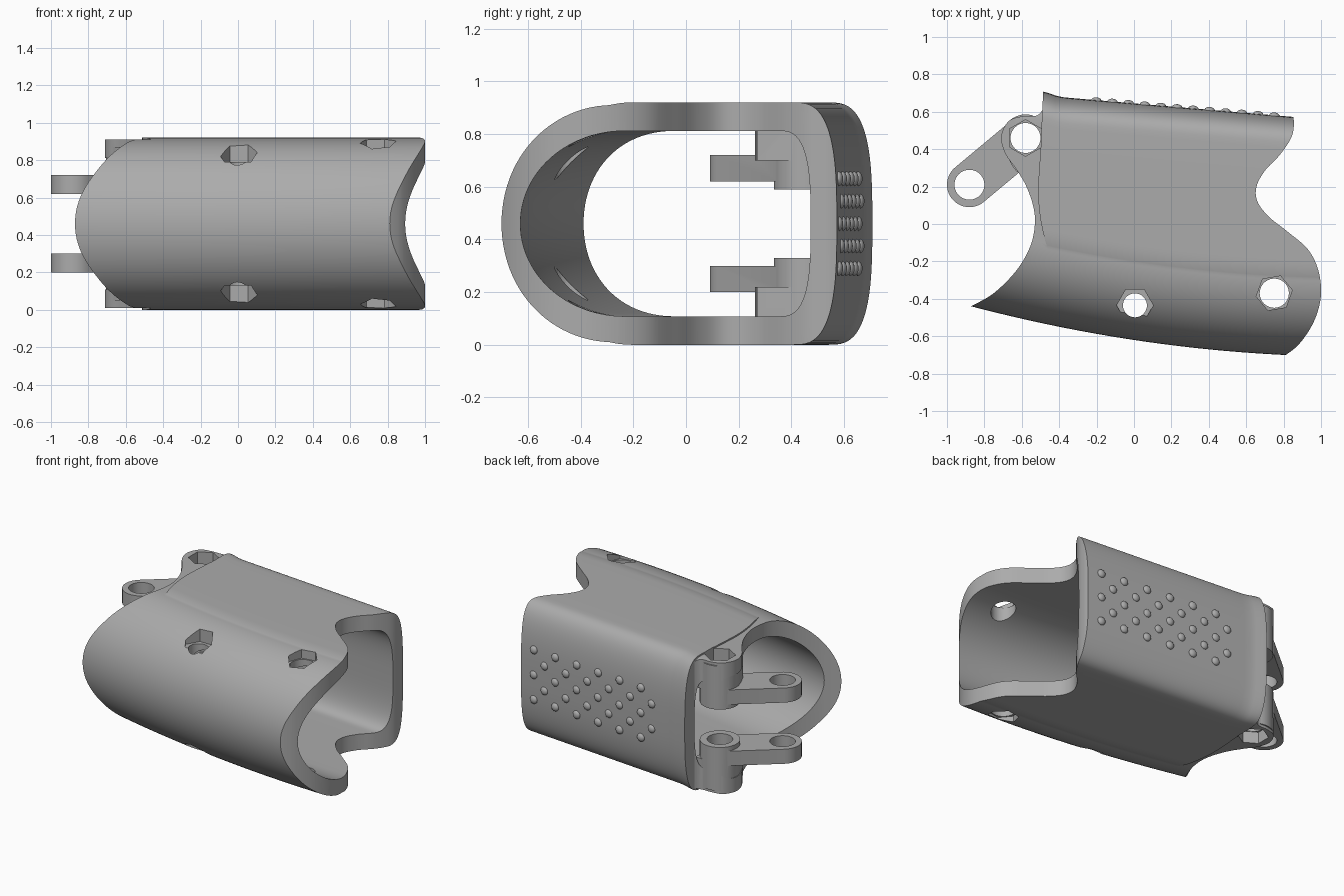
import bpy, bmesh, math
from mathutils import Vector, Matrix

if "Cube" in bpy.data.objects:
    bpy.data.objects.remove(bpy.data.objects["Cube"])

MID = 0.46  # the part mirrors about this height
grey = bpy.data.materials.new("warm_grey")
grey.diffuse_color = (0.41, 0.41, 0.41, 1)
grey.use_nodes = True
grey.node_tree.nodes["Principled BSDF"].inputs["Base Color"].default_value = grey.diffuse_color


def finish(bm, name):
    bmesh.ops.recalc_face_normals(bm, faces=bm.faces)
    me = bpy.data.meshes.new(name)
    bm.to_mesh(me)
    bm.free()
    me.materials.append(grey)
    ob = bpy.data.objects.new(name, me)
    bpy.context.collection.objects.link(ob)
    return ob


def boolean(a, b, op):
    m = a.modifiers.new("cut", 'BOOLEAN')
    m.operation, m.object, m.solver = op, b, 'EXACT'
    bpy.ops.object.select_all(action='DESELECT')
    bpy.context.view_layer.objects.active = a
    a.select_set(True)
    bpy.ops.object.modifier_apply(modifier=m.name)
    bpy.data.objects.remove(b, do_unlink=True)


def spline(pts, n=8):
    out = []
    p = [pts[0]] + pts + [pts[-1]]
    for i in range(1, len(p) - 2):
        a, b, c, d = (Vector(q) for q in p[i - 1:i + 3])
        for k in range(n):
            t = k / n
            out.append(tuple(0.5 * (2 * b + (c - a) * t + (2 * a - 5 * b + 4 * c - d) * t * t
                                    + (3 * b - a - 3 * c + d) * t ** 3)))
    return out + [pts[-1]]


def circle(c, r, n=40, a0=0):
    return [(c[0] + r * math.cos(a0 + math.tau * i / n),
             c[1] + r * math.sin(a0 + math.tau * i / n)) for i in range(n)]


def capsule(a, b, r, n=20):
    d = math.atan2(b[1] - a[1], b[0] - a[0])
    pts = []
    for c, s in ((b, d - math.pi / 2), (a, d + math.pi / 2)):
        pts += [(c[0] + r * math.cos(s + math.pi * i / n),
                 c[1] + r * math.sin(s + math.pi * i / n)) for i in range(n + 1)]
    return pts


def prisms(items, name, mirror=False):
    """Upright prisms from (outline, z0, z1); mirror adds the lower twin."""
    bm = bmesh.new()
    if mirror:
        items = items + [(o, 2 * MID - b, 2 * MID - a) for o, a, b in items]
    for outline, z0, z1 in items:
        lo = [bm.verts.new((x, y, z0)) for x, y in outline]
        hi = [bm.verts.new((x, y, z1)) for x, y in outline]
        bm.faces.new(lo[::-1])
        bm.faces.new(hi)
        for i in range(len(lo)):
            j = (i + 1) % len(lo)
            bm.faces.new((lo[i], lo[j], hi[j], hi[i]))
    return finish(bm, name)


# front and back edges of the shell along its length
def y_front(x):
    return -0.62 - 0.151 * x + 0.064 * x * x


def y_back(x):
    lip = min(max(0, (-0.36 - x) / 0.12), 1)
    return 0.645 - 0.085 * max(x, -0.48) + 0.025 * lip ** 2


def section(x, front, depth, back, corner, half):
    """Rounded front, flat sides, squarish back."""
    yf, yb = y_front(x) + front, y_back(x) - back
    up = []
    for i in range(25):
        a = math.pi / 2 * i / 24
        up.append((yf + depth * (1 - math.cos(a)), half * math.sin(a)))
    y0, y1 = yf + depth, yb - corner
    up += [(y0 + (y1 - y0) * i / 5, half) for i in range(1, 5)]
    for i in range(21):
        a = math.pi / 2 * (1 - i / 20)
        up.append((y1 + corner * abs(math.cos(a)) ** (2 / 3), half * abs(math.sin(a)) ** (2 / 3)))
    return [(x, y, MID + z) for y, z in up] + [(x, y, MID - z) for y, z in up[-2:0:-1]]


def loft(name, *shape):
    bm = bmesh.new()
    xs = [-1.1 + 0.04 * i for i in range(56)]
    rings = [[bm.verts.new(p) for p in section(x, *shape)] for x in xs]
    for a, b in zip(rings, rings[1:]):
        for i in range(len(a)):
            j = (i + 1) % len(a)
            bm.faces.new((a[i], a[j], b[j], b[i]))
    bm.faces.new(rings[0])
    bm.faces.new(rings[-1][::-1])
    return finish(bm, name)


# inner shell, with its scooped left end
shell = loft("finger_shell", 0, 0.43, 0.012, 0.17, 0.45)
left = spline([(-0.872, -0.44), (-0.75, -0.37), (-0.63, -0.25), (-0.555, -0.12), (-0.53, 0),
               (-0.54, 0.1), (-0.58, 0.21), (-0.635, 0.3), (-0.69, 0.38), (-0.71, 0.47),
               (-0.67, 0.55), (-0.6, 0.575), (-0.52, 0.58), (-0.482, 0.62)])
boolean(shell, prisms([([(-0.872, -0.95)] + left + [(-0.482, 0.95), (2, 0.95), (2, -0.95)],
                        -0.3, 1.3)], "left_trim"), 'INTERSECT')

# slightly raised outer sleeve
sleeve = loft("sleeve", 0.1, 0.40, 0, 0.17, 0.46)
edge = spline([(-0.35, -0.30), (-0.43, -0.2), (-0.485, -0.05), (-0.512, 0.15), (-0.5, 0.4),
               (-0.485, 0.72)])
boolean(sleeve, prisms([([(-0.35, -0.96)] + edge + [(-0.485, 0.96), (2.1, 0.96), (2.1, -0.96)],
                         -0.31, 1.31)], "sleeve_trim"), 'INTERSECT')
boolean(shell, sleeve, 'UNION')

# hollow bore and the notched right end
boolean(shell, loft("bore", 0.075, 0.40, 0.1, 0.13, 0.352), 'DIFFERENCE')
right = spline([(0.805, -0.705), (0.88, -0.645), (0.95, -0.545), (0.99, -0.44), (1.0, -0.34),
                (0.98, -0.23), (0.925, -0.13), (0.82, -0.04), (0.72, 0.04), (0.66, 0.12),
                (0.655, 0.2), (0.7, 0.285), (0.78, 0.37), (0.84, 0.46), (0.855, 0.53),
                (0.85, 0.585)])
boolean(shell, prisms([([(-2, -1), (0.805, -1)] + right + [(0.85, 1), (-2, 1)],
                        -0.32, 1.32)], "right_trim"), 'INTERSECT')

# hinge bosses, their webs and the link arms
knuckle, tip = (-0.58, 0.46), (-0.88, 0.21)
web = spline([(-0.47, 0.27), (-0.61, 0.27), (-0.68, 0.37), (-0.702, 0.47), (-0.66, 0.55),
              (-0.58, 0.57), (-0.47, 0.57)], 5)
boolean(shell, prisms([(web, 0.70, 0.87)], "webs", True), 'UNION')
boolean(shell, prisms([(circle(knuckle, 0.126, 48), 0.59, 0.888)], "bosses", True), 'UNION')
boolean(shell, prisms([(capsule(knuckle, tip, 0.12), 0.62, 0.72)], "arms", True), 'UNION')

# round pin holes and hexagonal nut pockets
pins = [((0.005, -0.435), 0.064), ((0.75, -0.37), 0.078), (knuckle, 0.08), (tip, 0.08)]
boolean(shell, prisms([(circle(c, r), -0.4, 1.4) for c, r in pins], "pin_holes"), 'DIFFERENCE')
pockets = [((0.005, -0.435), 0, 0.79), ((0.75, -0.37), 0.17, 0.85), (knuckle, 0.52, 0.83)]
boolean(shell, prisms([(circle(c, 0.098, 6, a), z, 1.4) for c, a, z in pockets],
                      "nut_pockets", True), 'DIFFERENCE')

# staggered grip bumps on the back
bm = bmesh.new()
for k in range(12):
    x = 0.75 - 0.0865 * k
    for z in ((0.29, 0.46, 0.63) if k % 2 == 0 else (0.375, 0.545)):
        m = (Matrix.Translation((x, y_back(x) - 0.003, z)) @ Matrix.Rotation(-0.085, 4, 'Z')
             @ Matrix.Diagonal((1, 0.65, 1, 1)) @ Matrix.Rotation(math.pi / 2, 4, 'X'))
        bmesh.ops.create_uvsphere(bm, u_segments=20, v_segments=12, radius=0.028, matrix=m)
bumps = finish(bm, "grip_bumps")

for ob in (shell, bumps):
    bpy.ops.object.select_all(action='DESELECT')
    bpy.context.view_layer.objects.active = ob
    ob.select_set(True)
    bpy.ops.object.shade_smooth_by_angle(angle=math.radians(30))
